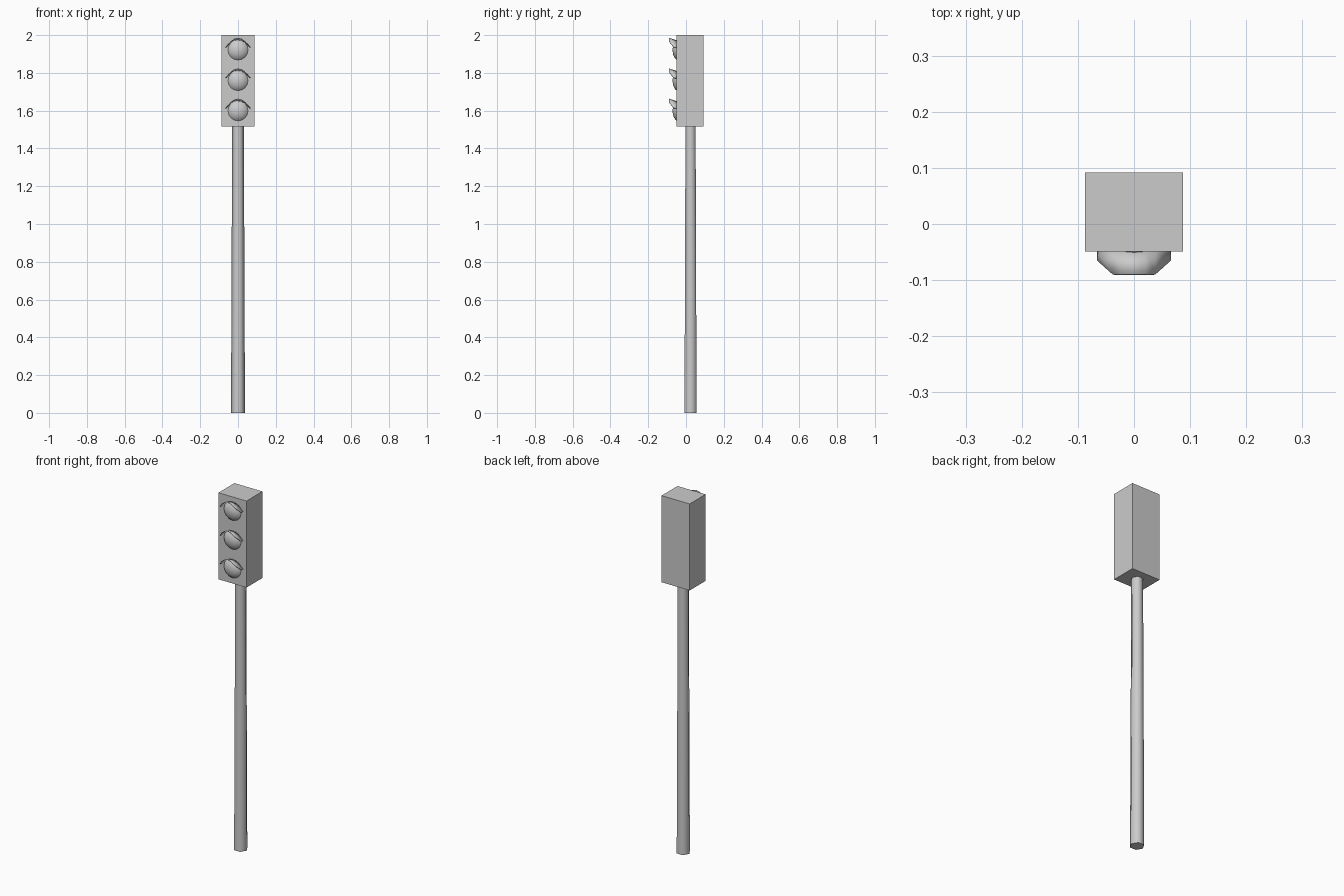
import bpy, bmesh, math
from mathutils import Matrix

if "Cube" in bpy.data.objects:
    bpy.data.objects.remove(bpy.data.objects["Cube"])

FRONT, BACK = -0.049, 0.092     # housing depth limits
LAMP_Z = [1.921, 1.759, 1.599]  # lamp centres, top to bottom


def mesh_object(name, bm, smooth_angle=None):
    bmesh.ops.recalc_face_normals(bm, faces=bm.faces)
    me = bpy.data.meshes.new(name)
    bm.to_mesh(me)
    bm.free()
    ob = bpy.data.objects.new(name, me)
    bpy.context.collection.objects.link(ob)
    if smooth_angle:
        bpy.ops.object.select_all(action='DESELECT')
        ob.select_set(True)
        bpy.context.view_layer.objects.active = ob
        bpy.ops.object.shade_smooth_by_angle(angle=math.radians(smooth_angle))
    return ob


# Signal housing
bm = bmesh.new()
bmesh.ops.create_cube(bm, size=1, matrix=Matrix.Translation((0, (FRONT + BACK) / 2, 1.7575))
                      @ Matrix.Diagonal((0.174, BACK - FRONT, 0.485, 1)))
mesh_object("signal_housing", bm)

# Tapered six-sided pole, corners on the x axis
bm = bmesh.new()
bmesh.ops.create_cone(bm, cap_ends=True, segments=6, radius1=0.037, radius2=0.031, depth=1.515,
                      matrix=Matrix.Translation((0, 0.024, 0.7575)) @ Matrix.Rotation(math.pi / 2, 4, 'Z'))
if abs(max(v.co.x for v in bm.verts) - 0.037) > 0.001:
    bmesh.ops.rotate(bm, verts=bm.verts, cent=(0, 0.024, 0), matrix=Matrix.Rotation(math.pi / 6, 3, 'Z'))
mesh_object("pole", bm, 65)


def lens(z, index):
    """Shallow dome made by spinning a short profile about the y axis."""
    bm = bmesh.new()
    profile = [(0.053, FRONT), (0.046, -0.057), (0.028, -0.067), (0, -0.072)]
    verts = [bm.verts.new((r, y, z)) for r, y in profile]
    edges = [bm.edges.new(pair) for pair in zip(verts, verts[1:])]
    bmesh.ops.spin(bm, geom=verts + edges, cent=(0, 0, z), axis=(0, 1, 0), angle=math.tau, steps=16)
    bmesh.ops.remove_doubles(bm, verts=bm.verts, dist=0.0005)
    ob = mesh_object(f"lens_{index}", bm, 60)
    # Make the open dome face outwards
    if ob.data.polygons[0].normal.y > 0:
        ob.data.flip_normals()


def visor(z, index):
    """Thin arched hood, cut back at the sides and rising to the front."""
    bm = bmesh.new()
    # x, wall height, front depth, front height
    half = [(0, 0.051, -0.09, 0.065), (0.02, 0.049, -0.09, 0.060),
            (0.038, 0.041, -0.09, 0.047), (0.066, 0.014, -0.065, 0.015)]
    arc = [(-x, w, y, f) for x, w, y, f in reversed(half[1:])] + half
    rows = [(bm.verts.new((x, FRONT, z + w)), bm.verts.new((x, y, z + f))) for x, w, y, f in arc]
    for a, b in zip(rows, rows[1:]):
        bm.faces.new((a[0], a[1], b[1], b[0]))
    ob = mesh_object(f"visor_{index}", bm, 50)
    if ob.data.polygons[2].normal.z < 0:
        ob.data.flip_normals()
    mod = ob.modifiers.new("thickness", 'SOLIDIFY')
    mod.thickness = 0.003


for i, z in enumerate(LAMP_Z, 1):
    lens(z, i)
    visor(z, i)
